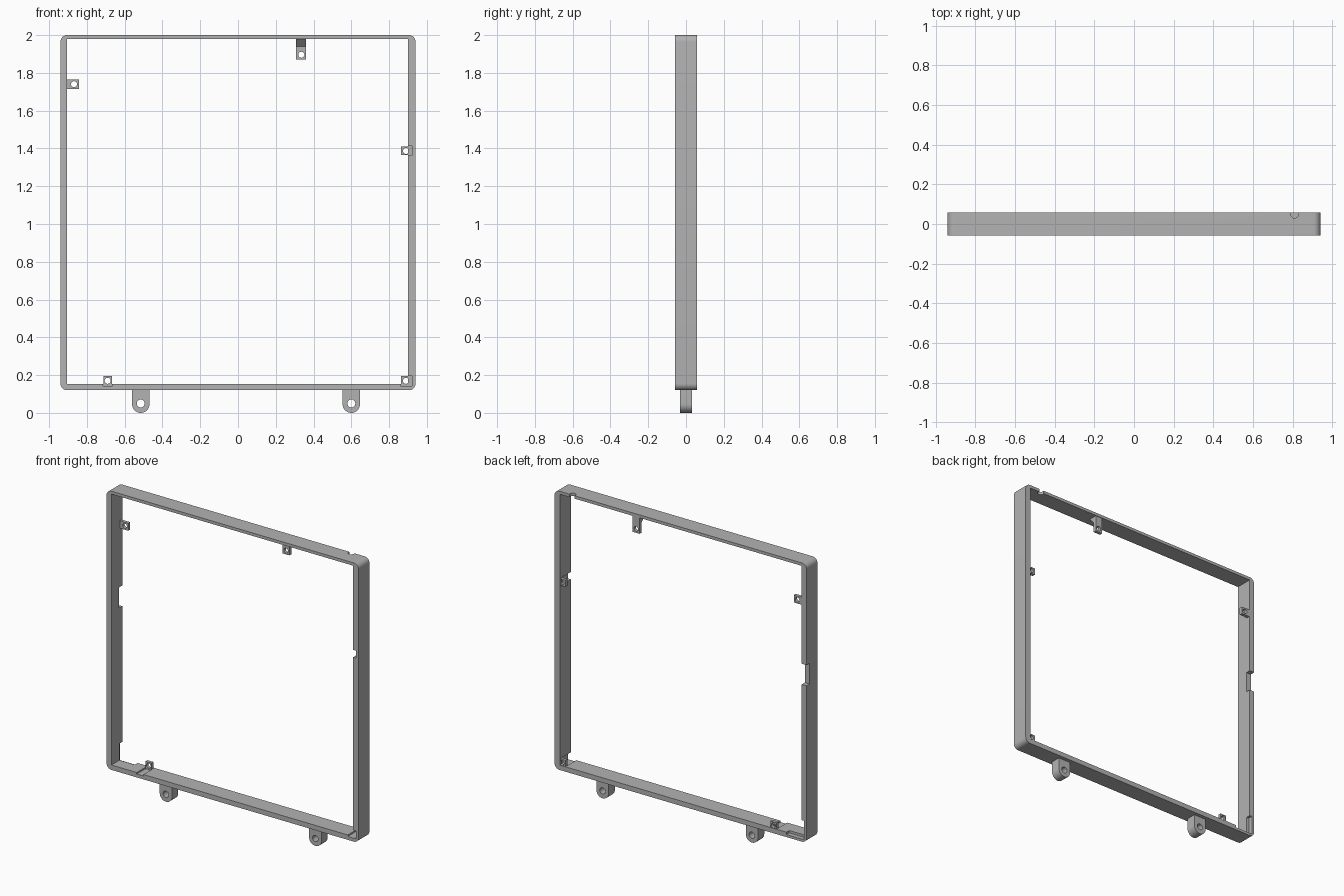
import bpy, bmesh, math
from mathutils import Matrix, Vector

cube = bpy.data.objects.get("Cube")
if cube:
    bpy.data.objects.remove(cube)

grey = bpy.data.materials.new("mid_grey")
grey.use_nodes = True
grey.diffuse_color = (0.45, 0.45, 0.45, 1)
grey.node_tree.nodes["Principled BSDF"].inputs["Base Color"].default_value = (0.45, 0.45, 0.45, 1)

BACK = 0.058
DEEP = 0.2  # overshoot for cutters


def make_object(name, bm):
    bmesh.ops.recalc_face_normals(bm, faces=bm.faces)
    mesh = bpy.data.meshes.new(name)
    bm.to_mesh(mesh)
    bm.free()
    mesh.materials.append(grey)
    obj = bpy.data.objects.new(name, mesh)
    bpy.context.collection.objects.link(obj)
    return obj


def box(name, xs, ys, zs):
    bm = bmesh.new()
    bmesh.ops.create_cube(bm, size=1)
    for v in bm.verts:
        v.co = Vector([a + (b - a) * (c + 0.5) for (a, b), c in zip((xs, ys, zs), v.co)])
    return make_object(name, bm)


def prism(name, outline, y0, y1):
    """Extrude an x-z outline along y."""
    bm = bmesh.new()
    face = bm.faces.new([bm.verts.new((x, y0, z)) for x, z in outline])
    top = bmesh.ops.extrude_face_region(bm, geom=[face])["geom"]
    for v in top:
        if isinstance(v, bmesh.types.BMVert):
            v.co.y = y1
    return make_object(name, bm)


def cylinder(name, centre, radius, along_z=False):
    bm = bmesh.new()
    turn = Matrix() if along_z else Matrix.Rotation(math.pi / 2, 4, "X")
    bmesh.ops.create_cone(bm, cap_ends=True, segments=32, radius1=radius, radius2=radius,
                          depth=0.3, matrix=Matrix.Translation(centre) @ turn)
    return make_object(name, bm)


def combine(obj, other, operation="DIFFERENCE"):
    mod = obj.modifiers.new("boolean", "BOOLEAN")
    mod.operation, mod.solver, mod.object = operation, "EXACT", other
    with bpy.context.temp_override(object=obj, active_object=obj, selected_objects=[obj]):
        bpy.ops.object.modifier_apply(modifier=mod.name)
    bpy.data.objects.remove(other)


def arc(cx, cz, r, start, end, steps):
    return [(cx + r * math.cos(math.radians(start + (end - start) * i / steps)),
             cz + r * math.sin(math.radians(start + (end - start) * i / steps)))
            for i in range(steps + 1)]


# Thin rectangular frame with rounded outer corners
r = 0.035
outline = []
for n, (cx, cz) in enumerate([(0.94 - r, 2 - r), (r - 0.94, 2 - r),
                              (r - 0.94, 0.12 + r), (0.94 - r, 0.12 + r)]):
    outline += arc(cx, cz, r, n * 90, n * 90 + 90, 8)
frame = prism("frame", outline, -BACK, BACK)
combine(frame, box("opening", (-0.904, 0.9), (-DEEP, DEEP), (0.153, 1.98)))

# Grooves for the tabs, running through the front of the inner walls
for xs, zs in [((0.86, 0.922), (1.362, 1.412)), ((0.86, 0.922), (0.143, 0.196)),
               ((-0.715, -0.665), (0.143, 0.196))]:
    combine(frame, box("groove", xs, (-DEEP, 0.035), zs))

# Notches in the back edge: side slot, corner recess and cable hole
combine(frame, box("side_slot", (-1, -0.88), (0.025, DEEP), (1.18, 1.32)))
combine(frame, box("corner_recess", (-0.922, -0.79), (0.028, DEEP), (0.137, 0.265)))
combine(frame, cylinder("cable_hole", (0.81, 0.05, 2), 0.02, True))

# Screw tabs along the inner back edge
TABS = {
    "upper_right_tab": ((-0.92, -0.842), (1.715, 1.765), (-0.868, 1.74)),
    "top_tab": ((0.308, 0.36), (1.87, 1.99), (0.335, 1.896)),
    "side_left_tab": ((0.862, 0.92), (1.364, 1.41), (0.89, 1.387)),
    "lower_left_tab": ((0.862, 0.92), (0.145, 0.194), (0.889, 0.17)),
    "lower_right_tab": ((-0.713, -0.667), (0.145, 0.194), (-0.69, 0.17)),
}
for name, (xs, zs, (hx, hz)) in TABS.items():
    tab = box(name, xs, (0.033, 0.054), zs)
    combine(tab, cylinder("screw_hole", (hx, 0, hz), 0.016))

# Sloping gusset in front of the top tab
gusset = box("top_tab_gusset", (0.308, 0.36), (-0.005, 0.034), (1.938, 1.985))
for v in gusset.data.vertices:
    if v.co.z < 1.95 and v.co.y < 0:
        v.co.z = 1.978

# Hanging lugs under the frame
for name, cx in [("right_lug", -0.515), ("left_lug", 0.6)]:
    lug = prism(name, arc(cx, 0.046, 0.046, 180, 360, 20) + [(cx + 0.046, 0.125), (cx - 0.046, 0.125)],
                -0.033, 0.033)
    combine(lug, cylinder("lug_hole", (cx, 0, 0.05), 0.021))

# Smooth the round parts and keep the edges sharp
bpy.ops.object.select_all(action="DESELECT")
for obj in bpy.context.collection.objects:
    if obj.type == "MESH" and grey.name in obj.data.materials:
        obj.select_set(True)
        bpy.context.view_layer.objects.active = obj
bpy.ops.object.shade_smooth_by_angle(angle=math.radians(30))
